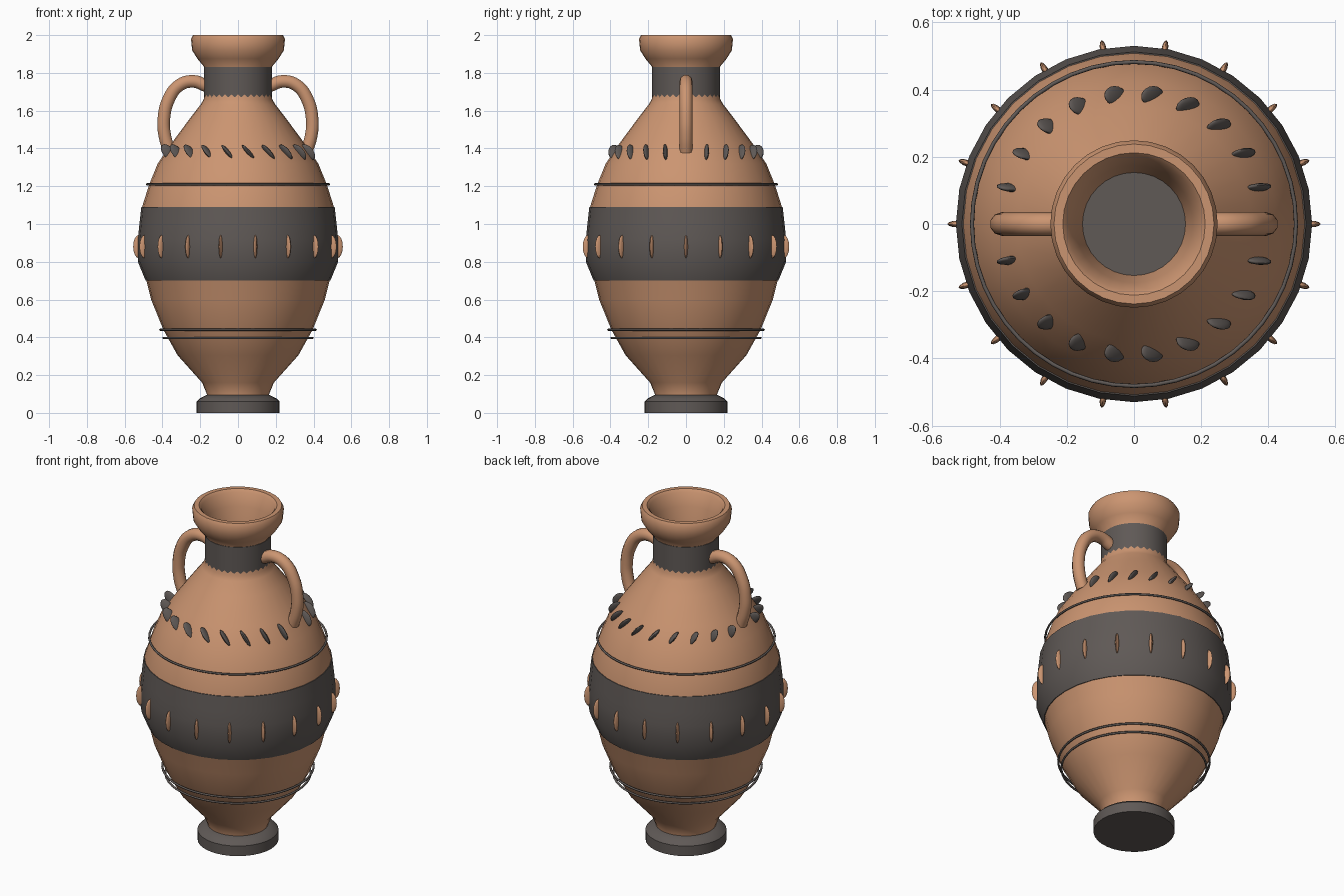
import bpy, bmesh
from math import pi, cos, sin, radians
from mathutils import Matrix, Vector

old = bpy.data.objects.get("Cube")
if old:
    bpy.data.objects.remove(old, do_unlink=True)


def material(name, rgb):
    mat = bpy.data.materials.new(name)
    mat.use_nodes = True
    mat.diffuse_color = (*rgb, 1)
    mat.node_tree.nodes["Principled BSDF"].inputs["Base Color"].default_value = (*rgb, 1)
    return mat


CLAY = material("terracotta clay", (0.60, 0.30, 0.165))
DARK = material("dark slip", (0.115, 0.10, 0.093))


def finish(name, bm, mat, angle=40):
    """Turn a bmesh into a smooth shaded object."""
    bmesh.ops.recalc_face_normals(bm, faces=bm.faces)
    mesh = bpy.data.meshes.new(name)
    bm.to_mesh(mesh)
    bm.free()
    obj = bpy.data.objects.new(name, mesh)
    bpy.context.collection.objects.link(obj)
    mesh.materials.append(mat)
    smooth(obj, angle)
    return obj


def smooth(obj, angle):
    bpy.ops.object.select_all(action='DESELECT')
    obj.select_set(True)
    bpy.context.view_layer.objects.active = obj
    bpy.ops.object.shade_smooth_by_angle(angle=radians(angle))


def lathe(name, profile, mat, segments=32, closed=False, angle=40):
    """Spin a (radius, height) profile around z."""
    bm = bmesh.new()
    verts = [bm.verts.new((r, 0, z)) for r, z in profile]
    pairs = list(zip(verts, verts[1:]))
    if closed:
        pairs.append((verts[-1], verts[0]))
    edges = [bm.edges.new(p) for p in pairs]
    bmesh.ops.spin(bm, geom=verts + edges, cent=(0, 0, 0), axis=(0, 0, 1),
                   angle=2 * pi, steps=segments, use_duplicate=False)
    bmesh.ops.remove_doubles(bm, verts=bm.verts, dist=0.0003)
    return finish(name, bm, mat, angle)


def studs(name, angles, radius, height, size, tilt, mat):
    """Ring of flattened ellipsoids, all leaning by the same tilt about y."""
    bm = bmesh.new()
    for a in angles:
        place = (Matrix.Translation((radius * cos(a), radius * sin(a), height))
                 @ Matrix.Rotation(tilt, 4, 'Y') @ Matrix.Rotation(a, 4, 'Z')
                 @ Matrix.Diagonal((*size, 1)))
        bmesh.ops.create_uvsphere(bm, u_segments=12, v_segments=8, radius=1, matrix=place)
    return finish(name, bm, mat, 60)


# Vessel wall with flared lip and inner funnel
belly = [(0.485, 0.70), (0.526, 0.80), (0.526, 0.92), (0.518, 1.0), (0.508, 1.09)]
body = [(0, 0.02), (0.16, 0.02), (0.165, 0.10), (0.19, 0.16), (0.32, 0.305),
        (0.395, 0.44), (0.46, 0.60)] + belly + [
        (0.47, 1.21), (0.425, 1.32), (0.35, 1.43), (0.25, 1.565), (0.196, 1.635),
        (0.1815, 1.66), (0.178, 1.72), (0.178, 1.83), (0.215, 1.875), (0.243, 1.92),
        (0.249, 1.98), (0.238, 2.0), (0.212, 2.0), (0.198, 1.985), (0.175, 1.91),
        (0.155, 1.83), (0.15, 1.80)]
lathe("vessel_body", body, CLAY)

# Foot, painted bands and the dark inside of the neck
lathe("foot", [(0, 0), (0.22, 0), (0.22, 0.06), (0.205, 0.075), (0.165, 0.095), (0, 0.095)],
      DARK, angle=30)
band = [(r + 0.004, z) for r, z in belly]
lathe("belly_band", [(0.47, 0.70)] + band + [(0.49, 1.09)], DARK, closed=True)
lathe("neck_band", [(0.18, 1.655), (0.18, 1.83), (0.172, 1.83)], DARK, segments=64)
lathe("neck_interior", [(0, 1.82), (0.156, 1.82)], DARK)

# Thin raised rings
for name, radius, height in (("shoulder_ring", 0.482, 1.21),
                             ("upper_foot_ring", 0.411, 0.44),
                             ("lower_foot_ring", 0.394, 0.397)):
    ring = [(radius + 0.006 * cos(k * pi / 4), height + 0.006 * sin(k * pi / 4))
            for k in range(8)]
    lathe(name, ring, DARK, segments=48, closed=True, angle=60)

# Leaning shoulder leaves (none beneath the handles) and upright belly studs
studs("shoulder_leaves", [2 * pi * k / 22 for k in range(22) if k % 11],
      0.385, 1.38, (0.03, 0.011, 0.05), -0.7, DARK)
studs("belly_studs", [2 * pi * k / 18 for k in range(18)],
      0.525, 0.88, (0.03, 0.01, 0.062), 0, CLAY)

# Looped handles
path = [(0.165, 1.73), (0.235, 1.755), (0.31, 1.735), (0.367, 1.66),
        (0.393, 1.55), (0.386, 1.46), (0.362, 1.385)]
for name, side in (("left_handle", 1), ("right_handle", -1)):
    curve = bpy.data.curves.new(name, 'CURVE')
    curve.dimensions = '3D'
    curve.bevel_depth = 0.035
    curve.bevel_resolution = 3
    curve.resolution_u = 5
    curve.use_fill_caps = True
    spline = curve.splines.new('BEZIER')
    spline.bezier_points.add(len(path) - 1)
    for point, (x, z) in zip(spline.bezier_points, path):
        point.co = Vector((side * x, 0, z))
        point.handle_left_type = point.handle_right_type = 'AUTO'
    handle = bpy.data.objects.new(name, curve)
    bpy.context.collection.objects.link(handle)
    curve.materials.append(CLAY)
    bpy.ops.object.select_all(action='DESELECT')
    handle.select_set(True)
    bpy.context.view_layer.objects.active = handle
    bpy.ops.object.convert(target='MESH')
    smooth(bpy.context.view_layer.objects.active, 50)
